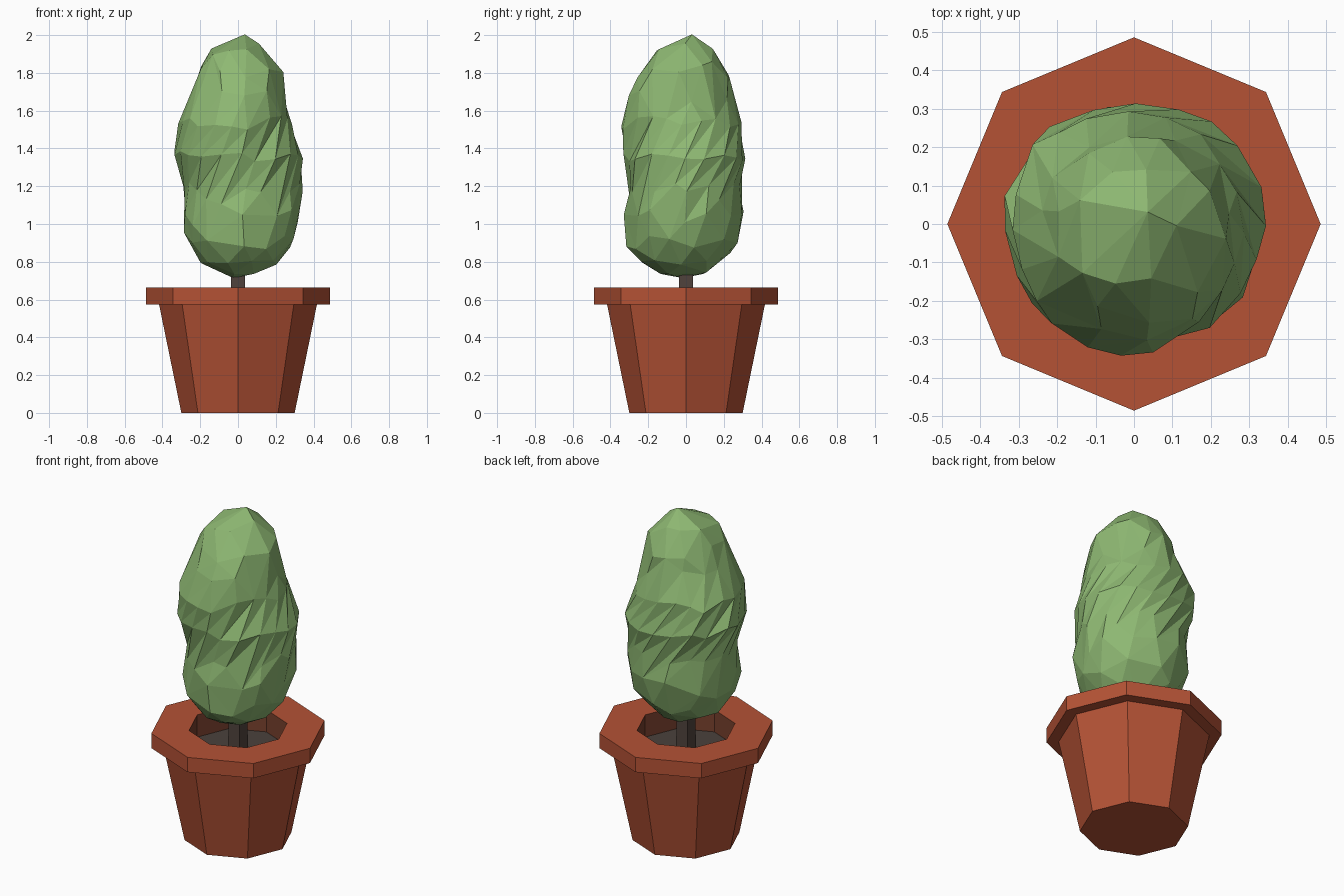
import bpy, bmesh, math, random
from mathutils import Vector

if "Cube" in bpy.data.objects:
    bpy.data.objects.remove(bpy.data.objects["Cube"])

random.seed(11)


def material(name, rgb):
    m = bpy.data.materials.new(name)
    m.diffuse_color = (*rgb, 1)
    m.use_nodes = True
    m.node_tree.nodes["Principled BSDF"].inputs["Base Color"].default_value = m.diffuse_color
    return m


def add_object(name, bm, *mats):
    bmesh.ops.recalc_face_normals(bm, faces=bm.faces)
    me = bpy.data.meshes.new(name)
    bm.to_mesh(me)
    bm.free()
    for m in mats:
        me.materials.append(m)
    ob = bpy.data.objects.new(name, me)
    bpy.context.collection.objects.link(ob)
    return ob


def lathe(name, profile, sides, *mats, phase=0, inside=None):
    """Faceted turned shape from (radius, z) pairs, capped at both ends.
    The band numbered 'inside' takes the second material."""
    bm = bmesh.new()
    rings = [[bm.verts.new((r * math.cos(math.tau * i / sides + phase),
                            r * math.sin(math.tau * i / sides + phase), z))
              for i in range(sides)] for r, z in profile]
    for k, (a, b) in enumerate(zip(rings, rings[1:])):
        for i in range(sides):
            j = (i + 1) % sides
            f = bm.faces.new((a[i], a[j], b[j], b[i]))
            f.material_index = int(k == inside)
    bm.faces.new(rings[0])
    bm.faces.new(rings[-1])
    return add_object(name, bm, *mats)


terracotta = material("terracotta", (0.46, 0.085, 0.036))
inner_brown = material("pot inside brown", (0.19, 0.052, 0.027))
soil_brown = material("soil brown", (0.068, 0.053, 0.045))
bark = material("bark", (0.08, 0.055, 0.045))
leaf_green = material("leaf green", (0.27, 0.48, 0.17))

# Octagonal pot with a wide rim and a hollow top
lathe("pot", [(0.30, 0), (0.418, 0.575), (0.486, 0.575), (0.486, 0.665),
              (0.275, 0.665), (0.275, 0.52)], 8, terracotta, inner_brown, inside=4)
lathe("soil", [(0.274, 0.522), (0.274, 0.53)], 8, soil_brown)
lathe("trunk", [(0.056, 0.525), (0.052, 0.80)], 4, bark, phase=math.pi / 4)

# Foliage outline: height, left, right, front and back extents
OUTLINE = [
    (0.715, -0.03, 0.05, -0.10, 0.06),
    (0.77, -0.17, 0.18, -0.21, 0.16),
    (0.85, -0.23, 0.26, -0.30, 0.24),
    (0.95, -0.29, 0.30, -0.31, 0.28),
    (1.07, -0.29, 0.33, -0.31, 0.31),
    (1.20, -0.28, 0.33, -0.29, 0.29),
    (1.30, -0.33, 0.33, -0.30, 0.30),
    (1.40, -0.33, 0.33, -0.34, 0.33),
    (1.50, -0.33, 0.29, -0.33, 0.31),
    (1.60, -0.28, 0.26, -0.31, 0.26),
    (1.70, -0.24, 0.24, -0.29, 0.235),
    (1.82, -0.20, 0.225, -0.23, 0.215),
    (1.92, -0.16, 0.14, -0.16, 0.15),
    (2.00, 0.02, 0.05, 0.01, 0.05),
]


def extents(z):
    for a, b in zip(OUTLINE, OUTLINE[1:]):
        if z <= b[0]:
            t = max(0, (z - a[0]) / (b[0] - a[0]))
            return [p + (q - p) * t for p, q in zip(a[1:], b[1:])]
    return OUTLINE[-1][1:]


# Foliage: low-poly ball fitted to the outline, twisted round its middle
bm = bmesh.new()
bmesh.ops.create_icosphere(bm, subdivisions=3, radius=1)
for v in bm.verts:
    d = v.co.copy()
    z = 1.3575 + 0.6425 * d.z
    if abs(d.z) < 0.95:
        z += random.uniform(-0.03, 0.03)
    twist = math.radians(75) * min(1, max(0, (z - 1.1) / 0.52))
    ang = math.atan2(d.y, d.x) + twist
    left, right, front, back = extents(z)
    s = random.uniform(0.99, 1.055)
    if math.hypot(d.x, d.y) < 0.01:
        s = 0
    v.co = Vector(((left + right) / 2 + (right - left) / 2 * s * math.cos(ang),
                   (front + back) / 2 + (back - front) / 2 * s * math.sin(ang), z))
foliage = add_object("foliage", bm, leaf_green)

# Merge some facets into larger, less regular ones
dec = foliage.modifiers.new("larger facets", "DECIMATE")
dec.ratio = 0.75
